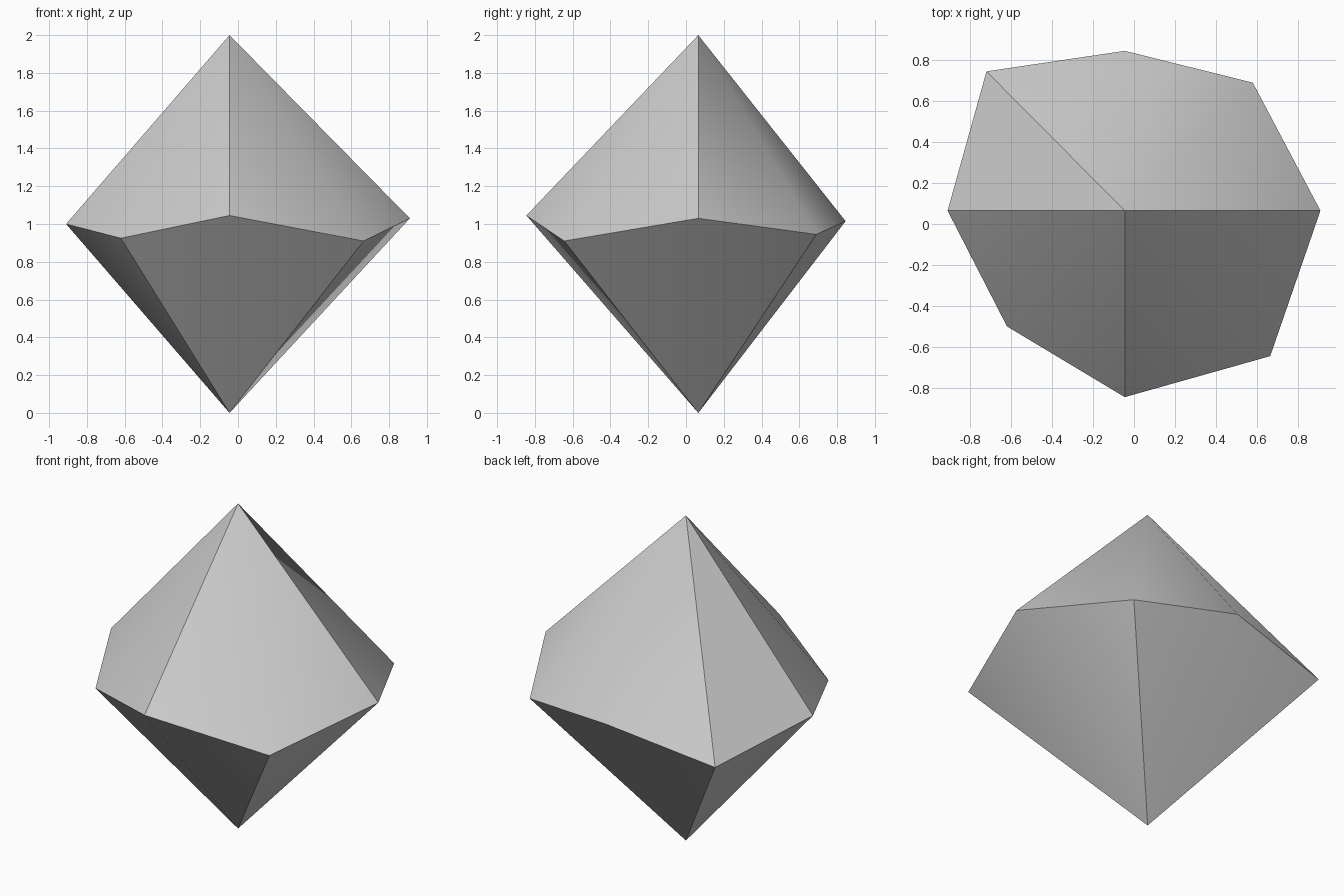
import bpy
import bmesh
from mathutils import Vector

cube = bpy.data.objects.get("Cube")
if cube:
    bpy.data.objects.remove(cube, do_unlink=True)

# Pale grey stone
stone = bpy.data.materials.new("pale_grey")
stone.use_nodes = True
grey = (0.6, 0.6, 0.6, 1)
stone.diffuse_color = grey
stone.node_tree.nodes["Principled BSDF"].inputs["Base Color"].default_value = grey

# Uneven girdle, counter-clockwise from +x:
# position, upper ridge is sharp, lower ridge is sharp
girdle = [
    ((0.91, 0.065, 1.03), True, False),
    ((0.58, 0.69, 0.945), False, True),
    ((-0.045, 0.845, 1.015), False, False),
    ((-0.72, 0.745, 0.89), True, True),
    ((-0.91, 0.065, 1.0), True, False),
    ((-0.62, -0.5, 0.925), False, True),
    ((-0.045, -0.845, 1.045), True, False),
    ((0.665, -0.645, 0.91), False, True),
]

# Two apexes fanned to the girdle
bm = bmesh.new()
top = bm.verts.new((-0.045, 0.065, 2))
bottom = bm.verts.new((-0.045, 0.065, 0))
ring = [bm.verts.new(Vector(p)) for p, _, _ in girdle]
for a, b in zip(ring, ring[1:] + ring[:1]):
    bm.faces.new((a, b, top))
    bm.faces.new((b, a, bottom))
    bm.edges.get((a, b)).smooth = False

# Soft facets, with only the strong ridges kept sharp
for face in bm.faces:
    face.smooth = True
for vert, (_, upper, lower) in zip(ring, girdle):
    bm.edges.get((vert, top)).smooth = not upper
    bm.edges.get((vert, bottom)).smooth = not lower

mesh = bpy.data.meshes.new("gem")
bm.to_mesh(mesh)
bm.free()
mesh.materials.append(stone)
gem = bpy.data.objects.new("gem", mesh)
bpy.context.collection.objects.link(gem)
